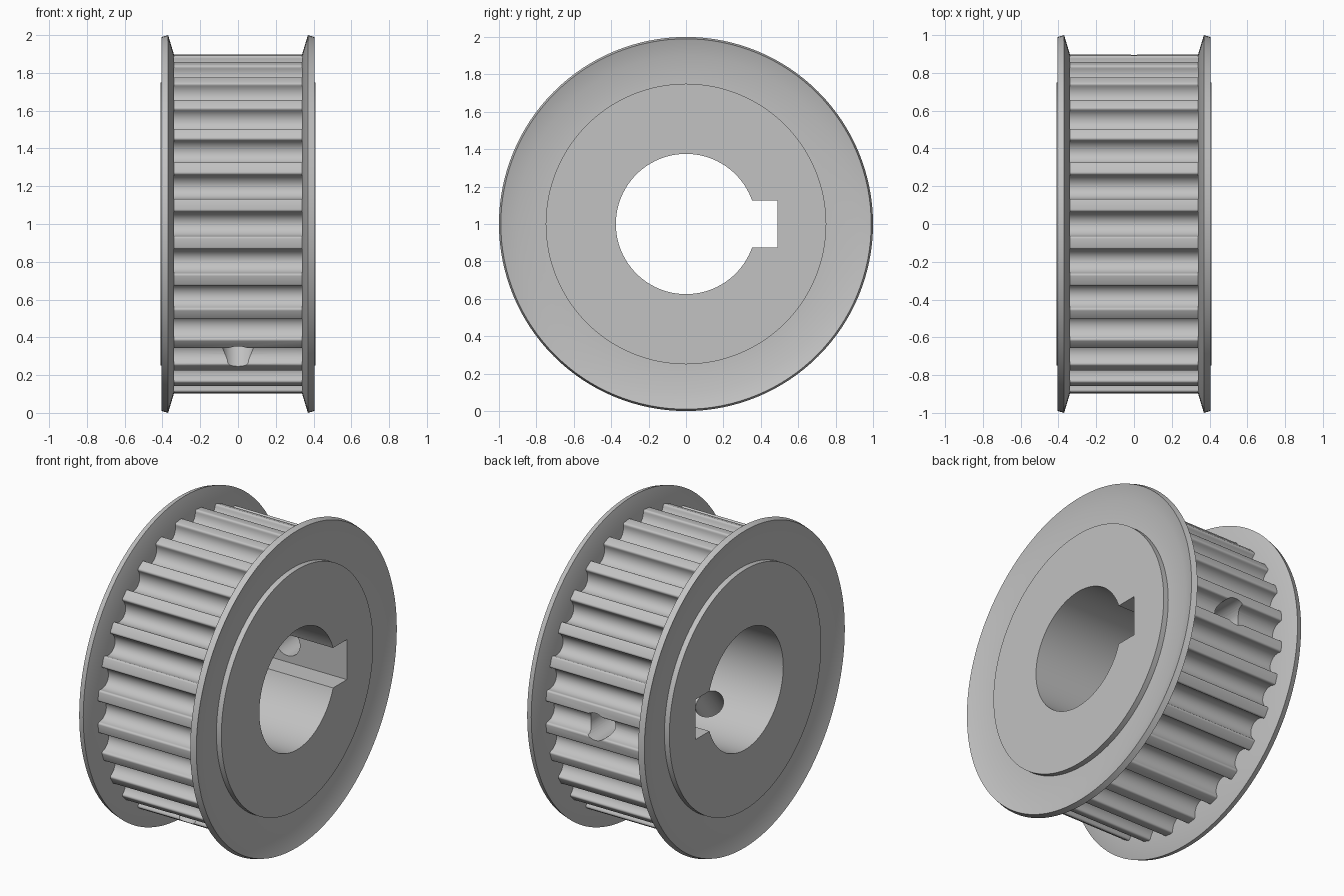
import bpy, bmesh
from math import pi, cos, sin, radians
from mathutils import Matrix, Vector

if "Cube" in bpy.data.objects:
    bpy.data.objects.remove(bpy.data.objects["Cube"], do_unlink=True)

TEETH = 28
PITCH = 2 * pi / TEETH
CENTRE = Vector((0, 0, 1))

steel = bpy.data.materials.new("grey_steel")
steel.use_nodes = True
steel.diffuse_color = (0.54, 0.54, 0.54, 1)
steel.node_tree.nodes["Principled BSDF"].inputs["Base Color"].default_value = (0.54, 0.54, 0.54, 1)


def make_object(name, bm):
    bmesh.ops.recalc_face_normals(bm, faces=bm.faces)
    mesh = bpy.data.meshes.new(name)
    bm.to_mesh(mesh)
    bm.free()
    mesh.materials.append(steel)
    obj = bpy.data.objects.new(name, mesh)
    bpy.context.collection.objects.link(obj)
    return obj


def cylinder(name, radius, length, direction, middle, sides):
    bm = bmesh.new()
    turn = Vector(direction).to_track_quat('Z', 'Y').to_matrix().to_4x4()
    bmesh.ops.create_cone(bm, cap_ends=True, segments=sides, radius1=radius, radius2=radius,
                          depth=length, matrix=Matrix.Translation(middle) @ turn)
    return make_object(name, bm)


def boolean(target, tool, operation):
    mod = target.modifiers.new(tool.name, 'BOOLEAN')
    mod.operation = operation
    mod.solver = 'EXACT'
    mod.object = tool
    bpy.context.view_layer.objects.active = target
    bpy.ops.object.modifier_apply(modifier=mod.name)
    bpy.data.objects.remove(tool, do_unlink=True)


def smooth(obj):
    bpy.ops.object.select_all(action='DESELECT')
    obj.select_set(True)
    bpy.context.view_layer.objects.active = obj
    bpy.ops.object.shade_smooth_by_angle(angle=radians(30))


# Toothed body: round grooves with small rounded lips, repeated around the axis
def groove_profile(outer=0.9, groove=0.066, lip=0.012, floor=0.815):
    half = []
    low = floor + groove
    for i in range(9):                                   # groove arc, floor to side
        a = i / 8 * pi / 2
        half.append((groove * sin(a), low - groove * cos(a)))
    top = outer - lip
    for i in range(5):                                   # rounded lip
        a = i / 4 * pi / 2
        half.append((groove + lip - lip * cos(a), top + lip * sin(a)))
    return [(-t, r) for t, r in reversed(half[1:])] + half


bm = bmesh.new()
ring = []
for k in range(TEETH):
    for t, r in groove_profile():
        a = k * PITCH + t / 0.9
        ring.append(bm.verts.new((-0.36, r * cos(a), 1 + r * sin(a))))
face = bm.faces.new(ring)
extruded = bmesh.ops.extrude_face_region(bm, geom=[face])["geom"]
bmesh.ops.translate(bm, vec=(0.72, 0, 0), verts=[v for v in extruded if isinstance(v, bmesh.types.BMVert)])
body = make_object("toothed_body", bm)

# Hub joined to the body
boolean(body, cylinder("hub", 0.75, 0.82, (1, 0, 0), CENTRE, 128), 'UNION')

# Bore and keyway
boolean(body, cylinder("bore", 0.375, 1.2, (1, 0, 0), CENTRE, 96), 'DIFFERENCE')
bm = bmesh.new()
bmesh.ops.create_cube(bm, size=1, matrix=Matrix.Translation((0, 0.345, 1)) @ Matrix.Diagonal((1.2, 0.29, 0.25, 1)))
boolean(body, make_object("keyway", bm), 'DIFFERENCE')

# Set screw holes, each drilled through a groove
for step in (0, 18):
    d = Vector((0, cos(step * PITCH), sin(step * PITCH)))
    boolean(body, cylinder("screw_hole", 0.085, 0.75, d, CENTRE + d * 0.625, 40), 'DIFFERENCE')
smooth(body)

# Flanges: flat washers with a flared rim
section = [(0.74, 0.34), (0.9, 0.34), (1.0, 0.37), (0.99, 0.405), (0.9, 0.376), (0.74, 0.376)]
for name, side in (("left_flange", 1), ("right_flange", -1)):
    bm = bmesh.new()
    verts = [bm.verts.new((side * x, 0, 1 + r)) for r, x in section]
    edges = [bm.edges.new((verts[i - 1], verts[i])) for i in range(len(verts))]
    bmesh.ops.spin(bm, geom=verts + edges, cent=CENTRE, axis=(1, 0, 0), angle=2 * pi, steps=128)
    bmesh.ops.remove_doubles(bm, verts=bm.verts, dist=0.0005)
    smooth(make_object(name, bm))
